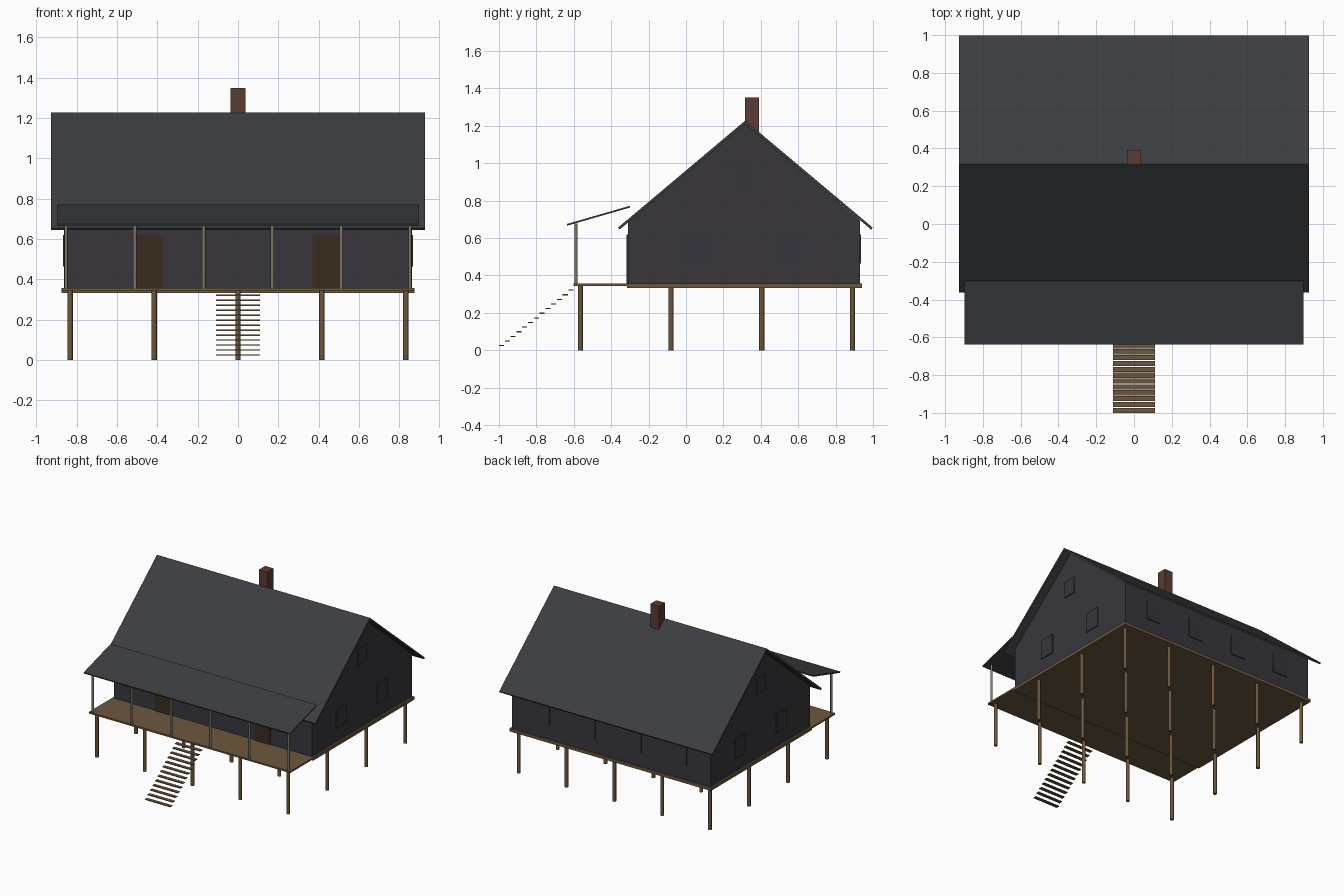
import bpy
import bmesh
from math import radians
from mathutils import Vector

cube = bpy.data.objects.get("Cube")
if cube:
    bpy.data.objects.remove(cube, do_unlink=True)


def material(name, rgb):
    m = bpy.data.materials.new(name)
    m.use_nodes = True
    m.diffuse_color = (*rgb, 1)
    m.node_tree.nodes["Principled BSDF"].inputs["Base Color"].default_value = (*rgb, 1)
    return m


ROOF = material("slate roof", (0.044, 0.047, 0.053))
WALL = material("dark wall", (0.040, 0.037, 0.046))
GLASS = material("dark glass", (0.037, 0.036, 0.045))
WOOD = material("timber", (0.150, 0.095, 0.048))
POST = material("weathered post", (0.215, 0.190, 0.140))
DOOR = material("dark door", (0.042, 0.025, 0.014))
BRICK = material("brick", (0.105, 0.045, 0.033))


def finish(bm, name, mat):
    bmesh.ops.recalc_face_normals(bm, faces=bm.faces)
    mesh = bpy.data.meshes.new(name)
    bm.to_mesh(mesh)
    bm.free()
    mesh.materials.append(mat)
    ob = bpy.data.objects.new(name, mesh)
    bpy.context.collection.objects.link(ob)
    return ob


def box(name, mat, x, y, z):
    """Box from (min, max) ranges on each axis."""
    bm = bmesh.new()
    bmesh.ops.create_cube(bm, size=1)
    for v in bm.verts:
        v.co = Vector([r[0] if c < 0 else r[1] for c, r in zip(v.co, (x, y, z))])
    return finish(bm, name, mat)


def extrude_profile(name, mat, points, half_width):
    """Side profile of (y, z) points stretched along x."""
    bm = bmesh.new()
    face = bm.faces.new([bm.verts.new((-half_width, y, z)) for y, z in points])
    new = bmesh.ops.extrude_face_region(bm, geom=[face])["geom"]
    bmesh.ops.translate(bm, vec=(2 * half_width, 0, 0),
                        verts=[g for g in new if isinstance(g, bmesh.types.BMVert)])
    return finish(bm, name, mat)


def pole(name, mat, x, y, z, radius):
    """Eight-sided upright pole."""
    bm = bmesh.new()
    bmesh.ops.create_cone(bm, cap_ends=True, segments=8, radius1=radius,
                          radius2=radius, depth=z[1] - z[0])
    bmesh.ops.translate(bm, verts=bm.verts, vec=(x, y, (z[0] + z[1]) / 2))
    ob = finish(bm, name, mat)
    bpy.context.view_layer.objects.active = ob
    bpy.ops.object.select_all(action="DESELECT")
    ob.select_set(True)
    bpy.ops.object.shade_smooth_by_angle(angle=radians(50))
    return ob


RIDGE_Y, RIDGE_Z = 0.317, 1.228
HALF_X, FRONT, BACK = 0.862, -0.31, 0.929
FLOOR = 0.357

# House body with gable ends
extrude_profile("house_walls", WALL,
                [(FRONT, FLOOR), (BACK, FLOOR), (BACK, 0.695),
                 (RIDGE_Y, 1.21), (FRONT, 0.69)], HALF_X)

# Main roof and porch roof
extrude_profile("main_roof", ROOF,
                [(-0.363, 0.656), (RIDGE_Y, RIDGE_Z), (0.998, 0.656),
                 (0.99, 0.645), (RIDGE_Y, 1.209), (-0.355, 0.645)], 0.927)
extrude_profile("porch_roof", ROOF,
                [(-0.637, 0.675), (-0.301, 0.772), (-0.299, 0.763),
                 (-0.635, 0.666)], 0.897)

# Chimney
box("chimney", BRICK, (-0.037, 0.037), (0.315, 0.391), (1.1, 1.35))

# Floors
box("house_floor", WOOD, (-0.876, 0.876), (-0.316, 0.941), (0.333, FLOOR))
box("porch_floor", WOOD, (-0.876, 0.876), (-0.602, -0.316), (0.344, FLOOR))

# Stilts on a regular grid
for i in range(5):
    for j in range(4):
        pole("stilt", WOOD, (i - 2) * 0.416, -0.565 + j * 0.485, (0, 0.345), 0.0135)

# Porch posts
for i in range(6):
    pole("porch_post", POST, (i - 2.5) * 0.341, -0.588, (FLOOR, 0.678), 0.009)

# Open stair treads
for i in range(13):
    y, z = -1 + i * 0.031, 0.022 + i * 0.0247
    box("stair_tread", WOOD, (-0.11, 0.11), (y, y + 0.027), (z, z + 0.006))

# Doors and windows
LOW = (0.465, 0.62)
for s in (-1, 1):
    box("front_door", DOOR, sorted((s * 0.37, s * 0.5)),
        (FRONT - 0.007, FRONT), (FLOOR, 0.62))
    for x in (0.2, 0.595):
        box("back_window", GLASS, (s * x - 0.063, s * x + 0.063),
            (BACK, BACK + 0.007), LOW)
    side = sorted((s * HALF_X, s * (HALF_X + 0.007)))
    for y in (0.05, 0.56):
        box("side_window", GLASS, side, (y - 0.063, y + 0.063), LOW)
    box("gable_window", GLASS, side, (0.253, 0.36), (0.86, 0.99))
